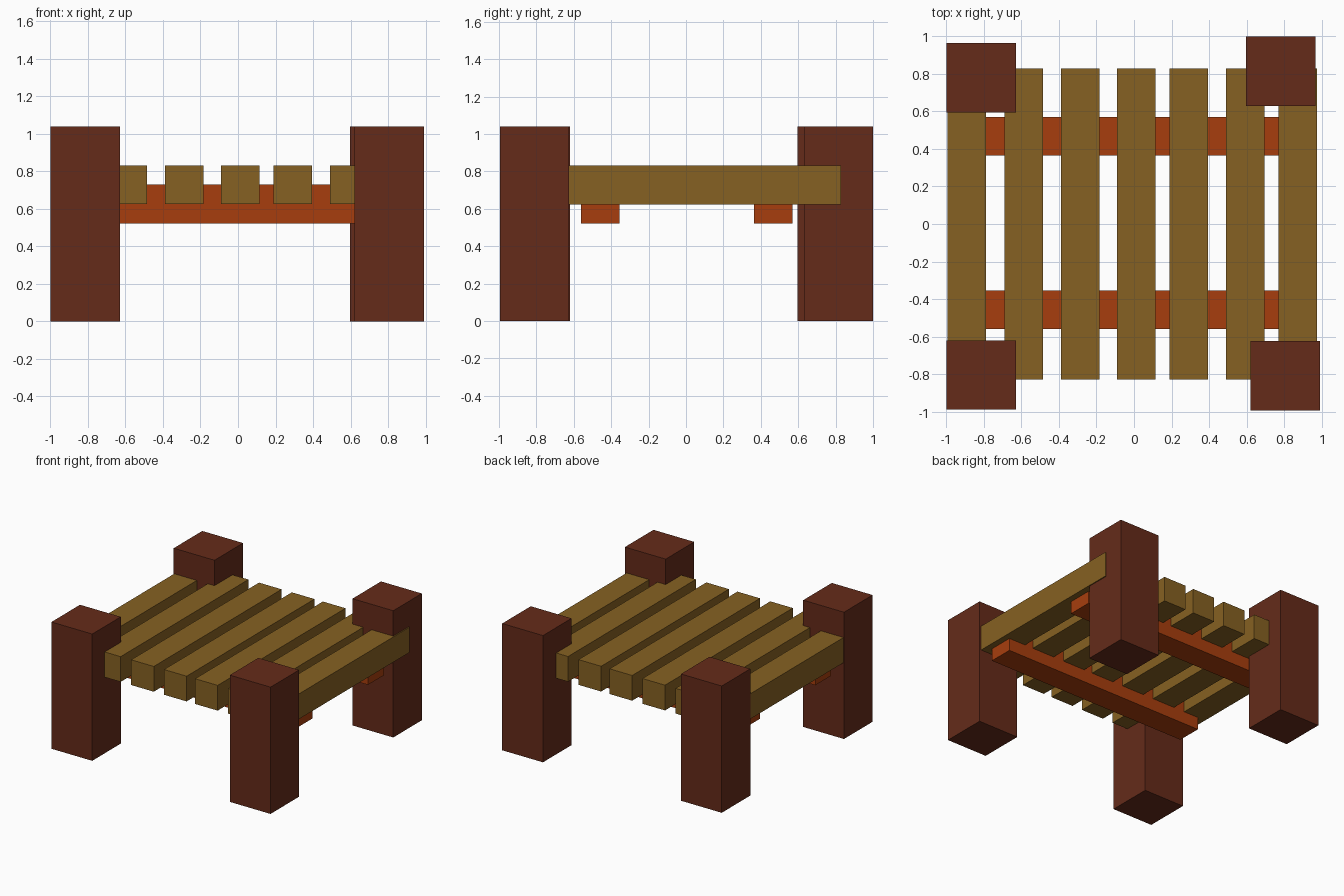
import bpy

if "Cube" in bpy.data.objects:
    bpy.data.objects.remove(bpy.data.objects["Cube"])


def material(name, color):
    mat = bpy.data.materials.new(name)
    mat.diffuse_color = (*color, 1.0)
    mat.use_nodes = True
    mat.node_tree.nodes["Principled BSDF"].inputs["Base Color"].default_value = mat.diffuse_color
    return mat


def box(name, center, size, mat):
    bpy.ops.mesh.primitive_cube_add(size=1, location=center)
    obj = bpy.context.object
    obj.name = name
    obj.scale = size
    bpy.ops.object.transform_apply(location=False, rotation=False, scale=True)
    obj.data.materials.append(mat)
    return obj


dark_wood = material("dark_wood", (0.13, 0.024, 0.010))
light_wood = material("light_wood", (0.24, 0.12, 0.016))
red_wood = material("red_wood", (0.39, 0.048, 0.004))

# Four corner posts, slightly uneven placement
POST, POST_H = 0.37, 1.04
posts = {
    "front_left_post": (-0.815, -0.805),
    "front_right_post": (0.807, -0.81),
    "back_left_post": (-0.815, 0.78),
    "back_right_post": (0.783, 0.815),
}
for name, (x, y) in posts.items():
    box(name, (x, y, POST_H / 2), (POST, POST, POST_H), dark_wood)

# Seven slats running front to back
for i, x in enumerate((-0.893, -0.588, -0.287, 0.011, 0.293, 0.593, 0.874)):
    box(f"slat_{i + 1}", (x, 0, 0.728), (0.205, 1.657, 0.207), light_wood)

# Two cross rails set halfway into the slats
for name, y in (("front_rail", -0.458), ("back_rail", 0.467)):
    box(name, (0, y, 0.625), (1.85, 0.205, 0.207), red_wood)
